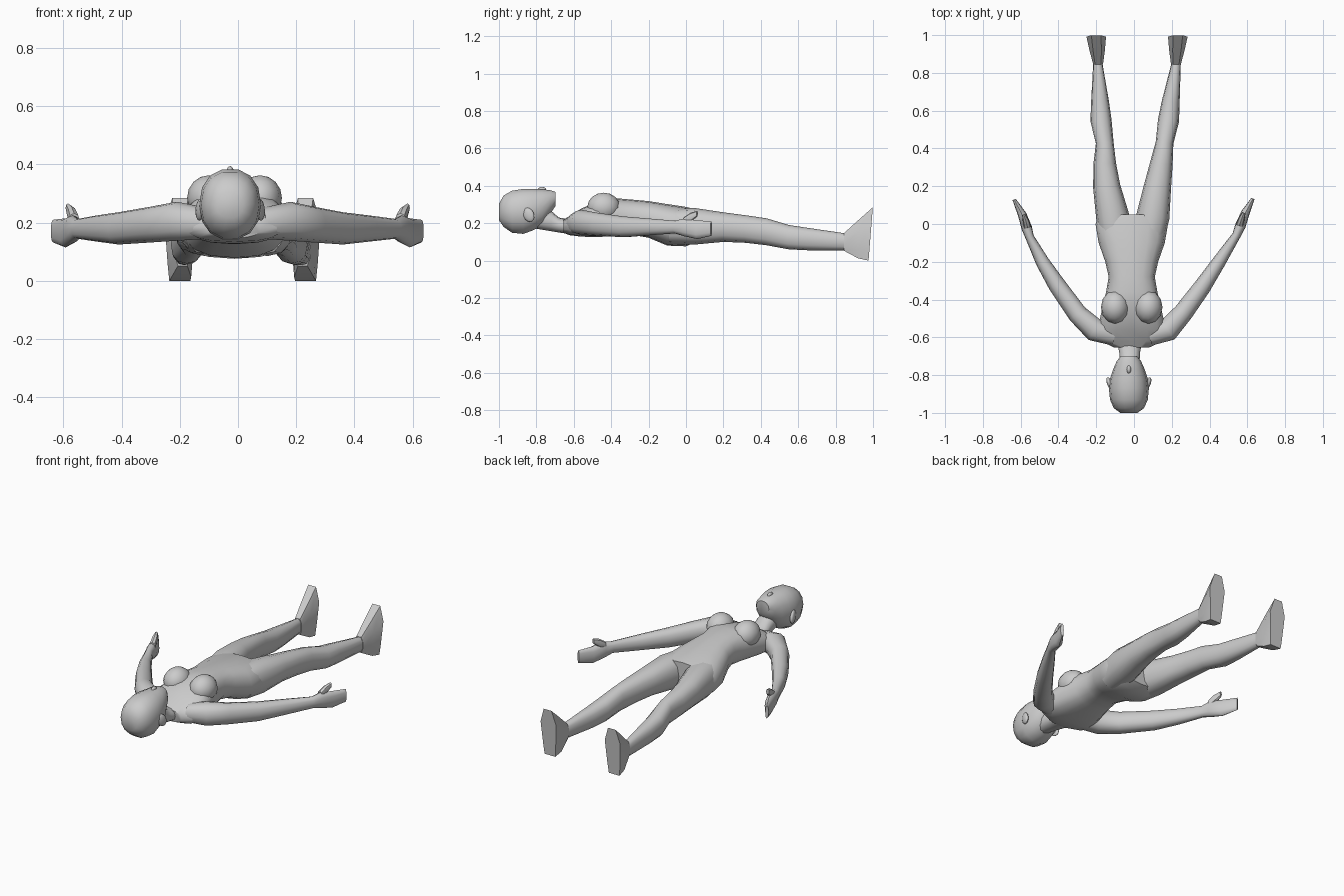
import bpy, bmesh
from math import sin, cos, pi, copysign, radians
from mathutils import Vector

if "Cube" in bpy.data.objects:
    bpy.data.objects.remove(bpy.data.objects["Cube"])

UP = Vector((0, 0, 1))


def smooth(obj, angle=42):
    bpy.ops.object.select_all(action='DESELECT')
    obj.select_set(True)
    bpy.context.view_layer.objects.active = obj
    bpy.ops.object.shade_smooth_by_angle(angle=radians(angle))


def skin(name, rings):
    """Bridge equal-sized point rings and close both ends."""
    bm = bmesh.new()
    loops = [[bm.verts.new(p) for p in ring] for ring in rings]
    n = len(loops[0])
    for a, b in zip(loops, loops[1:]):
        for i in range(n):
            j = (i + 1) % n
            bm.faces.new((a[i], a[j], b[j], b[i]))
    bm.faces.new(loops[0])
    bm.faces.new(loops[-1])
    bmesh.ops.recalc_face_normals(bm, faces=bm.faces)
    mesh = bpy.data.meshes.new(name)
    bm.to_mesh(mesh)
    bm.free()
    obj = bpy.data.objects.new(name, mesh)
    bpy.context.collection.objects.link(obj)
    smooth(obj)
    return obj


def oval(center, side, half_w, half_h, sides, power):
    pts = []
    for i in range(sides):
        a = 2 * pi * i / sides
        c, s = cos(a), sin(a)
        pts.append(center + side * half_w * copysign(abs(c) ** power, c)
                   + UP * half_h * copysign(abs(s) ** power, s))
    return pts


def limb(name, sections, sides=12, power=0.9):
    """Sections are (x, y, z low, z high, half width) along a path."""
    mids = [Vector((x, y, 0)) for x, y, *_ in sections]
    rings = []
    for k, (x, y, lo, hi, w) in enumerate(sections):
        t = mids[min(k + 1, len(mids) - 1)] - mids[max(k - 1, 0)]
        side = t.cross(UP).normalized()
        rings.append(oval(Vector((x, y, (lo + hi) / 2)), side, w, (hi - lo) / 2, sides, power))
    return skin(name, rings)


def ball(name, loc, scale, tilt=(0, 0, 0)):
    bpy.ops.mesh.primitive_uv_sphere_add(segments=12, ring_count=8, location=loc, rotation=tilt)
    obj = bpy.context.object
    obj.name = name
    obj.scale = scale
    smooth(obj)
    return obj


# Head, jaw and neck
HX = -0.027
head = [(-1.0, .215, .305, .045), (-.975, .178, .35, .08), (-.93, .146, .376, .1),
        (-.87, .14, .386, .106), (-.82, .158, .386, .1), (-.77, .185, .383, .084),
        (-.725, .25, .378, .064), (-.698, .29, .368, .042)]
limb("head", [(HX, *s) for s in head], 14)
neck = [(-.80, .17, .30, .05), (-.72, .157, .265, .053), (-.68, .15, .23, .055), (-.61, .14, .22, .07)]
limb("neck", [(HX + .004, *s) for s in neck])

# Nose and ears
ball("nose", (HX, -.77, .378), (.012, .022, .016))
for s, label in ((-1, "left"), (1, "right")):
    ball("ear_" + label, (HX + s * .103, -.842, .245), (.014, .03, .04), (.5, 0, s * -.3))

# Torso
torso = [(-.655, .148, .218, .09), (-.62, .135, .24, .165), (-.56, .128, .278, .18),
         (-.50, .126, .305, .168), (-.42, .128, .328, .15), (-.36, .132, .332, .136),
         (-.28, .136, .325, .122), (-.2, .122, .318, .14), (-.1, .08, .302, .175),
         (0, .076, .287, .192), (.05, .1, .275, .17)]
limb("torso", [(-.012, *s) for s in torso], 16, .8)
for s, label in ((-1, "left"), (1, "right")):
    ball("breast_" + label, (-.012 + s * .088, -.44, .285), (.075, .088, .078))

# Legs: shared profile, each side follows its own line
leg = [(-.08, .09, .275, .08), (.04, .085, .282, .088), (.2, .1, .258, .072), (.32, .095, .242, .06),
       (.43, .082, .226, .047), (.55, .06, .19, .056), (.65, .055, .175, .047), (.855, .055, .145, .024)]
leg_x = {"left": (-.1, -.113, -.145, -.155, -.155, -.175, -.18, -.192),
         "right": (.08, .1, .125, .145, .162, .183, .195, .224)}
for label, xs in leg_x.items():
    limb("leg_" + label, [(x, *s) for x, s in zip(xs, leg)], 12, .85)

# Feet: ankle flaring to a flat upright sole
sole = [(.036, 0), (.042, .06), (.052, .2), (.026, .285)]
foot_mid = [(.034, .012), (.038, .06), (.041, .155), (.022, .215)]
ankle = [(.016, .052), (.026, .08), (.026, .12), (.016, .147)]
for label, x0, x1 in (("left", -.19, -.2), ("right", .222, .232)):
    rings = []
    for prof, y, lean, f in ((ankle, .845, 0, 0), (foot_mid, .92, 0, .5), (sole, .976, .08, 1)):
        x = x0 + (x1 - x0) * f
        half = [Vector((x + w, y + lean * z, z)) for w, z in prof]
        other = [Vector((x - w, y + lean * z, z)) for w, z in reversed(prof)]
        rings.append(half + other)
    skin("foot_" + label, rings)

# Arms and mitten hands
arm_path = {
    "left": [(-.10, -.59), (-.21, -.56), (-.30, -.475), (-.41, -.32), (-.485, -.2),
             (-.552, -.07), (-.568, -.02), (-.592, .05), (-.635, .13)],
    "right": [(.08, -.59), (.18, -.56), (.26, -.47), (.36, -.335), (.45, -.2),
              (.542, -.06), (.563, -.01), (.59, .06), (.63, .135)]}
arm = [(.145, .25, .055), (.138, .272, .062), (.132, .255, .052), (.125, .236, .046), (.135, .225, .036),
       (.145, .213, .023), (.13, .225, .028), (.115, .215, .023), (.132, .21, .009)]
for label, path in arm_path.items():
    limb("arm_" + label, [(*p, *s) for p, s in zip(path, arm)])
    # Thumb
    (ax, ay), (bx, by) = path[6], path[7]
    s = copysign(1, ax)
    limb("thumb_" + label, [(ax - s * .005, ay, .185, .232, .02),
                            ((ax + bx) / 2 - s * .008, (ay + by) / 2, .205, .256, .017),
                            (bx - s * .008, by, .235, .266, .009)], 8)
